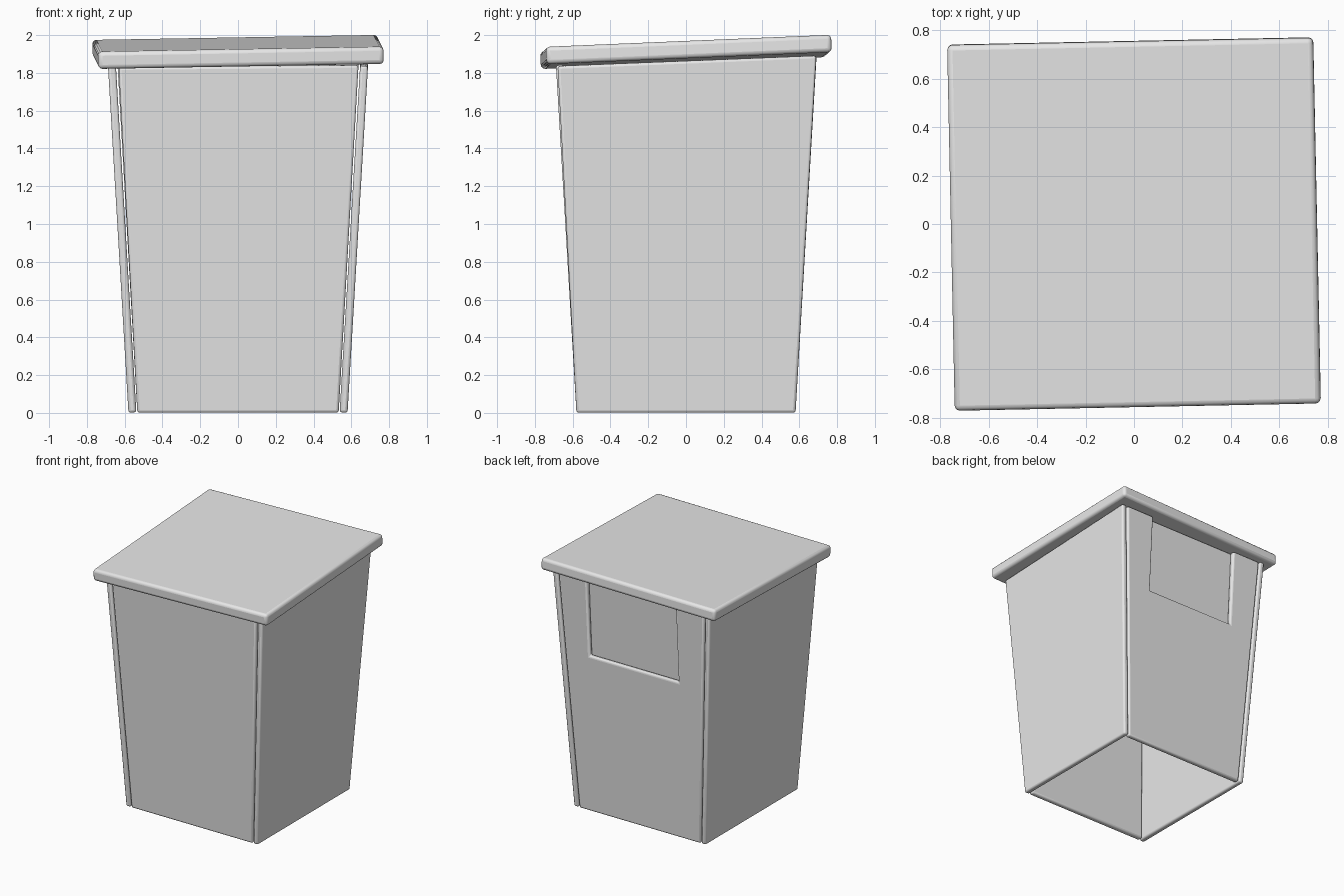
import bpy, bmesh
from math import radians
from mathutils import Vector

if "Cube" in bpy.data.objects:
    bpy.data.objects.remove(bpy.data.objects["Cube"], do_unlink=True)

grey = bpy.data.materials.new("light grey")
grey.use_nodes = True
grey.diffuse_color = (0.8, 0.8, 0.8, 1)
grey.node_tree.nodes["Principled BSDF"].inputs["Base Color"].default_value = (0.8, 0.8, 0.8, 1)

BASE, LEAN, THICK = 0.58, 0.059, 0.042   # half width at floor, outward lean, board thickness


def finish(name, bm, radius):
    """Turn a bmesh into an object with softly rounded edges."""
    bmesh.ops.recalc_face_normals(bm, faces=bm.faces)
    mesh = bpy.data.meshes.new(name)
    bm.to_mesh(mesh)
    bm.free()
    mesh.materials.append(grey)
    ob = bpy.data.objects.new(name, mesh)
    bpy.context.collection.objects.link(ob)
    bevel = ob.modifiers.new("rounded edges", 'BEVEL')
    bevel.width, bevel.segments = radius, 3
    bpy.ops.object.select_all(action='DESELECT')
    ob.select_set(True)
    bpy.context.view_layer.objects.active = ob
    bpy.ops.object.shade_smooth_by_angle(angle=radians(40))
    return ob


def board(name, outline, side, inset=0.0, thick=THICK):
    """Extrude a (sideways, height) outline on a leaning wall facing `side`."""
    out = Vector(side)
    along = Vector((abs(out.y), abs(out.x), 0))
    normal = (out - Vector((0, 0, LEAN))).normalized()
    bm = bmesh.new()
    rings = []
    for depth in (inset, inset + thick):
        rings.append([bm.verts.new(along * u + out * (BASE + LEAN * z)
                      + Vector((0, 0, z)) - normal * depth) for u, z in outline])
    front, back = rings
    bm.faces.new(front)
    bm.faces.new(back[::-1])
    for i in range(len(front)):
        j = (i + 1) % len(front)
        bm.faces.new((front[i], back[i], back[j], front[j]))
    return finish(name, bm, 0.014)


# Side walls, their tops following the lid slope
for name, x in (("left_wall", 1), ("right_wall", -1)):
    board(name, [(-0.58, 0), (0.58, 0), (0.69, 1.89), (-0.68, 1.835)], (x, 0, 0))

# Front wall fits between the side walls
board("front_wall", [(-0.533, 0), (0.533, 0), (0.638, 1.84), (-0.632, 1.83)], (0, -1, 0))

# Back wall with a notch at the top
board("back_wall", [(-0.533, 0), (0.533, 0), (0.64, 1.89), (0.39, 1.89), (0.39, 1.27),
                    (-0.39, 1.27), (-0.39, 1.88), (-0.64, 1.88)], (0, 1, 0))

# Recessed plate that closes the notch
board("back_flap", [(-0.43, 1.22), (0.43, 1.22), (0.43, 1.88), (-0.43, 1.88)],
      (0, 1, 0), inset=THICK, thick=0.03)

# Slightly crooked sloping lid
bm = bmesh.new()
bmesh.ops.create_cube(bm, size=1)
bmesh.ops.scale(bm, vec=(1.512, 1.512, 0.092), verts=bm.verts)
lid = finish("lid", bm, 0.022)
lid.location = (0, 0, 1.911)
lid.rotation_euler = (radians(2.4), radians(-1.0), radians(1.15))
